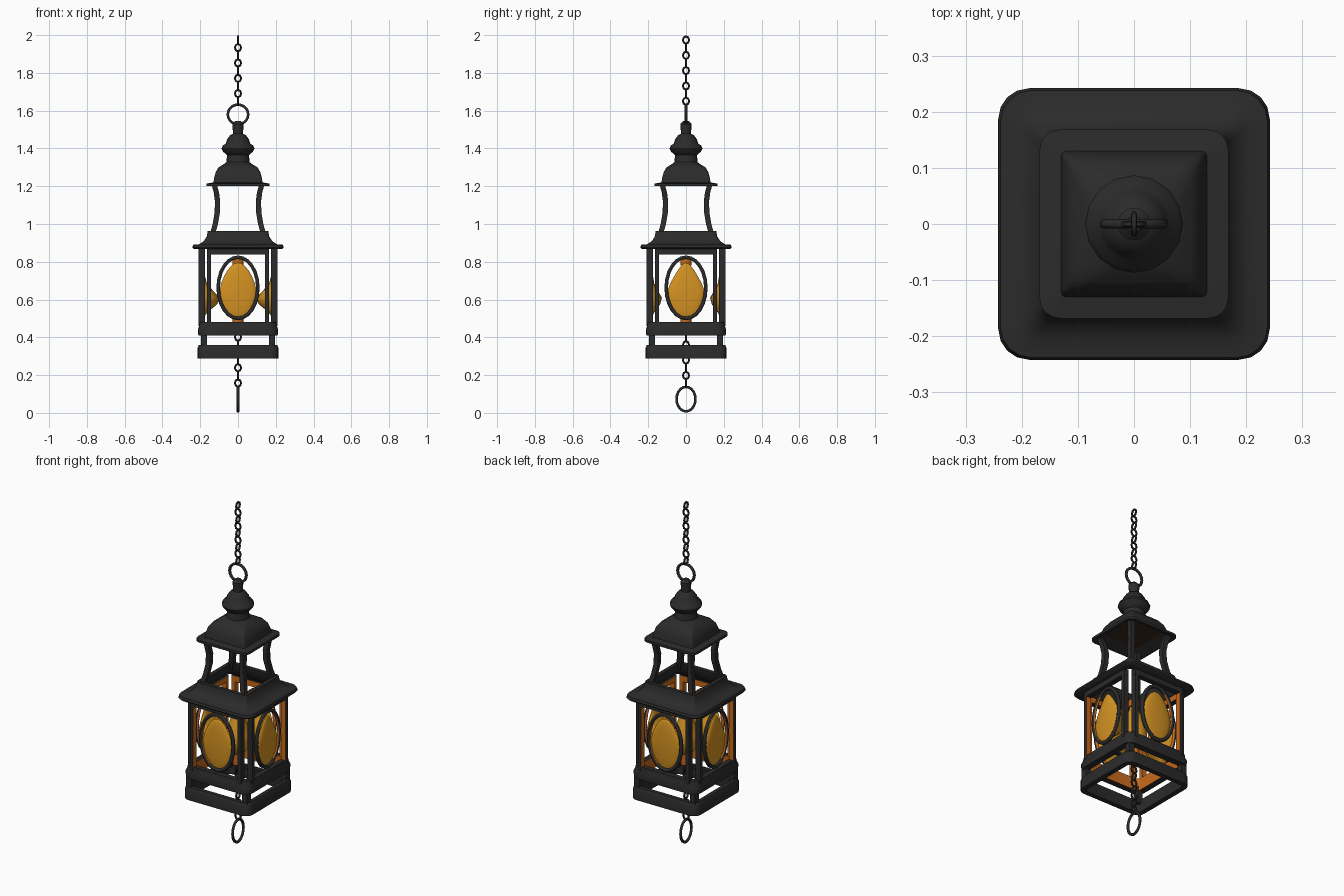
import bpy, bmesh, math
from mathutils import Matrix, Vector

cube = bpy.data.objects.get("Cube")
if cube:
    bpy.data.objects.remove(cube)


def material(name, rgb):
    m = bpy.data.materials.new(name)
    m.use_nodes = True
    m.diffuse_color = (*rgb, 1)
    m.node_tree.nodes["Principled BSDF"].inputs["Base Color"].default_value = (*rgb, 1)
    return m


iron = material("black_iron", (0.024, 0.024, 0.025))
amber = material("amber_glass", (0.66, 0.29, 0.016))
orange = material("orange_glow", (0.56, 0.14, 0.012))
soot = material("sooty_brown", (0.038, 0.021, 0.014))


def finish(name, bm, mat, turn=0.0, angle=35, lined=False):
    """Make the object; lined parts glow orange on faces looking at the lantern's axis."""
    bmesh.ops.recalc_face_normals(bm, faces=bm.faces)
    if lined:
        bm.normal_update()
        for f in bm.faces:
            if f.normal.xy.dot(f.calc_center_median().xy) < -0.03:
                f.material_index = 1
    bm.transform(Matrix.Rotation(turn, 4, 'Z'))
    me = bpy.data.meshes.new(name)
    bm.to_mesh(me)
    bm.free()
    me.materials.append(mat)
    if lined:
        me.materials.append(orange)
    me.shade_smooth()
    me.set_sharp_from_angle(angle=math.radians(angle))
    bpy.context.collection.objects.link(bpy.data.objects.new(name, me))


def box(name, size, loc, turn=0.0, lined=True):
    bm = bmesh.new()
    bmesh.ops.create_cube(bm, size=1)
    bm.transform(Matrix.Translation(loc) @ Matrix.Diagonal((*size, 1)))
    finish(name, bm, iron, turn, lined=lined)


def loft(name, profile, mat, closed=False, lined=False, steps=5):
    """Stack of rounded squares given as (half width, corner radius, z)."""
    bm = bmesh.new()
    rings = []
    for half, rad, z in profile:
        ring = []
        for q in range(4):
            base = q * math.pi / 2
            c = Matrix.Rotation(base, 3, 'Z') @ Vector((half - rad, half - rad, z))
            for i in range(steps):
                a = base + math.pi / 2 * i / (steps - 1)
                ring.append(bm.verts.new(c + rad * Vector((math.cos(a), math.sin(a), 0))))
        rings.append(ring)
    pairs = list(zip(rings, rings[1:]))
    if closed:
        pairs.append((rings[-1], rings[0]))
    else:
        bm.faces.new(rings[0])
        bm.faces.new(rings[-1])
    for a, b in pairs:
        for i in range(len(a)):
            j = (i + 1) % len(a)
            bm.faces.new((a[i], a[j], b[j], b[i]))
    bmesh.ops.remove_doubles(bm, verts=bm.verts, dist=0.0001)
    finish(name, bm, mat, angle=45, lined=lined)


def hoop(name, centre, wide, tall, thick, turn=0.0, count=20, sides=6, lined=False):
    """Upright oval ring facing -y before it is turned."""
    bm = bmesh.new()
    rows = []
    for i in range(count):
        a = math.tau * i / count
        out = Vector((math.cos(a), 0, math.sin(a)))
        mid = Vector(centre) + Vector((wide * out.x, 0, tall * out.z))
        rows.append([bm.verts.new(mid + thick * (math.cos(b) * out + math.sin(b) * Vector((0, 1, 0))))
                     for b in (math.tau * (k + 0.5) / sides for k in range(sides))])
    for i in range(count):
        a, b = rows[i], rows[(i + 1) % count]
        for k in range(sides):
            n = (k + 1) % sides
            bm.faces.new((a[k], a[n], b[n], b[k]))
    finish(name, bm, iron, turn, 70, lined)


def chain(name, start, count, first_turn):
    for i in range(count):
        turn = math.pi / 2 * ((i + first_turn) % 2)
        hoop(f"{name}_link_{i + 1}", (0, 0, start + 0.0405 * i), 0.017, 0.02, 0.006,
             turn, 8, 5)


# Upper roof with turned finial, and its sooty ceiling
loft("upper_roof", [
    (0.10, 0.01, 1.25), (0.15, 0.025, 1.2), (0.168, 0.035, 1.2), (0.168, 0.035, 1.214),
    (0.13, 0.01, 1.22), (0.126, 0.01, 1.245), (0.118, 0.015, 1.275), (0.103, 0.03, 1.3),
    (0.075, 0.055, 1.317), (0.062, 0.062, 1.327), (0.058, 0.058, 1.365), (0.078, 0.078, 1.382),
    (0.087, 0.087, 1.4), (0.08, 0.08, 1.416), (0.065, 0.065, 1.425), (0.058, 0.058, 1.448),
    (0.042, 0.042, 1.47), (0.027, 0.027, 1.478), (0.029, 0.029, 1.53), (0.014, 0.014, 1.545)], iron)
loft("ceiling", [(0.112, 0.01, 1.233), (0.108, 0.01, 1.239)], soot)

# Lower roof, open in the middle
loft("lower_roof", [
    (0.19, 0.02, 0.868), (0.235, 0.055, 0.868), (0.242, 0.055, 0.876), (0.238, 0.055, 0.89),
    (0.205, 0.03, 0.893), (0.18, 0.025, 0.91), (0.165, 0.02, 0.935), (0.16, 0.02, 0.963),
    (0.138, 0.01, 0.963), (0.142, 0.01, 0.925)], iron, True)

# Base bands
loft("sill_band", [
    (0.172, 0.02, 0.41), (0.21, 0.045, 0.41), (0.213, 0.045, 0.44), (0.206, 0.045, 0.46),
    (0.203, 0.045, 0.482), (0.172, 0.02, 0.482)], iron, True, True)
loft("bottom_band", [
    (0.185, 0.02, 0.287), (0.214, 0.045, 0.287), (0.214, 0.045, 0.345), (0.207, 0.045, 0.36),
    (0.185, 0.02, 0.36)], iron, True)

strut_path = [(0.128, 1.215), (0.115, 1.17), (0.108, 1.12), (0.11, 1.06), (0.12, 1.0), (0.137, 0.94)]

for i, side in enumerate(("front", "left", "back", "right")):
    turn = i * math.pi / 2

    # Corner foot and curved strut
    box(f"{side}_corner_foot", (0.034, 0.034, 0.1), (-0.18, -0.18, 0.385), turn, False)
    bm = bmesh.new()
    rows = [[bm.verts.new((-d + 0.014 * u, -d + 0.014 * v, z))
             for u, v in ((-1, -1), (1, -1), (1, 1), (-1, 1))] for d, z in strut_path]
    for a, b in zip(rows, rows[1:]):
        for k in range(4):
            n = (k + 1) % 4
            bm.faces.new((a[k], a[n], b[n], b[k]))
    bm.faces.new(rows[0])
    bm.faces.new(rows[-1])
    finish(f"{side}_strut", bm, iron, turn)

    # Window frame: the stiles stop short of the open corners
    box(f"{side}_top_rail", (0.33, 0.032, 0.034), (0, -0.192, 0.855), turn)
    for s, word in ((-1, "first"), (1, "second")):
        box(f"{side}_{word}_stile", (0.02, 0.032, 0.4), (s * 0.154, -0.192, 0.66), turn)

    # Oval ring, and a lens that bulges inward low down
    hoop(f"{side}_lens_ring", (0, -0.192, 0.662), 0.105, 0.162, 0.011, turn, 24, lined=True)
    slim, depth = ((0.25, 0.05), (0.5, 0.085))[i % 2]
    bm = bmesh.new()
    bmesh.ops.create_uvsphere(bm, u_segments=16, v_segments=12, radius=1)
    for v in bm.verts:
        x, y, z = v.co
        bulge = 0.012 + depth * math.exp(-((z + 0.35) / 0.4) ** 2) if y > 0 else 0.015
        v.co = (0.098 * x * (1 - slim * max(z, 0)), bulge * y - 0.185, 0.648 + 0.148 * z)
    finish(f"{side}_lens", bm, amber, turn, 60)

# Pear-shaped lamp between orange fittings, on a thin carrier bar
box("lamp_carrier", (0.36, 0.02, 0.014), (0, 0, 0.46), lined=False)
loft("lamp_socket", [(0.028, 0.028, 0.465), (0.028, 0.028, 0.53)], orange)
loft("lamp", [(r, r, z) for r, z in (
    (0.03, 0.53), (0.058, 0.56), (0.07, 0.6), (0.066, 0.65), (0.045, 0.71), (0.025, 0.77),
    (0.02, 0.79))], amber)
loft("lamp_cap", [(0.03, 0.03, 0.78), (0.03, 0.03, 0.82)], orange)

# Hanging rings and chains
hoop("top_ring", (0, 0, 1.58), 0.054, 0.052, 0.008)
chain("top_chain", 1.65, 9, 1)
hoop("pull_ring", (0, 0, 0.073), 0.05, 0.065, 0.008, math.pi / 2)
chain("pull_chain", 0.158, 8, 0)
